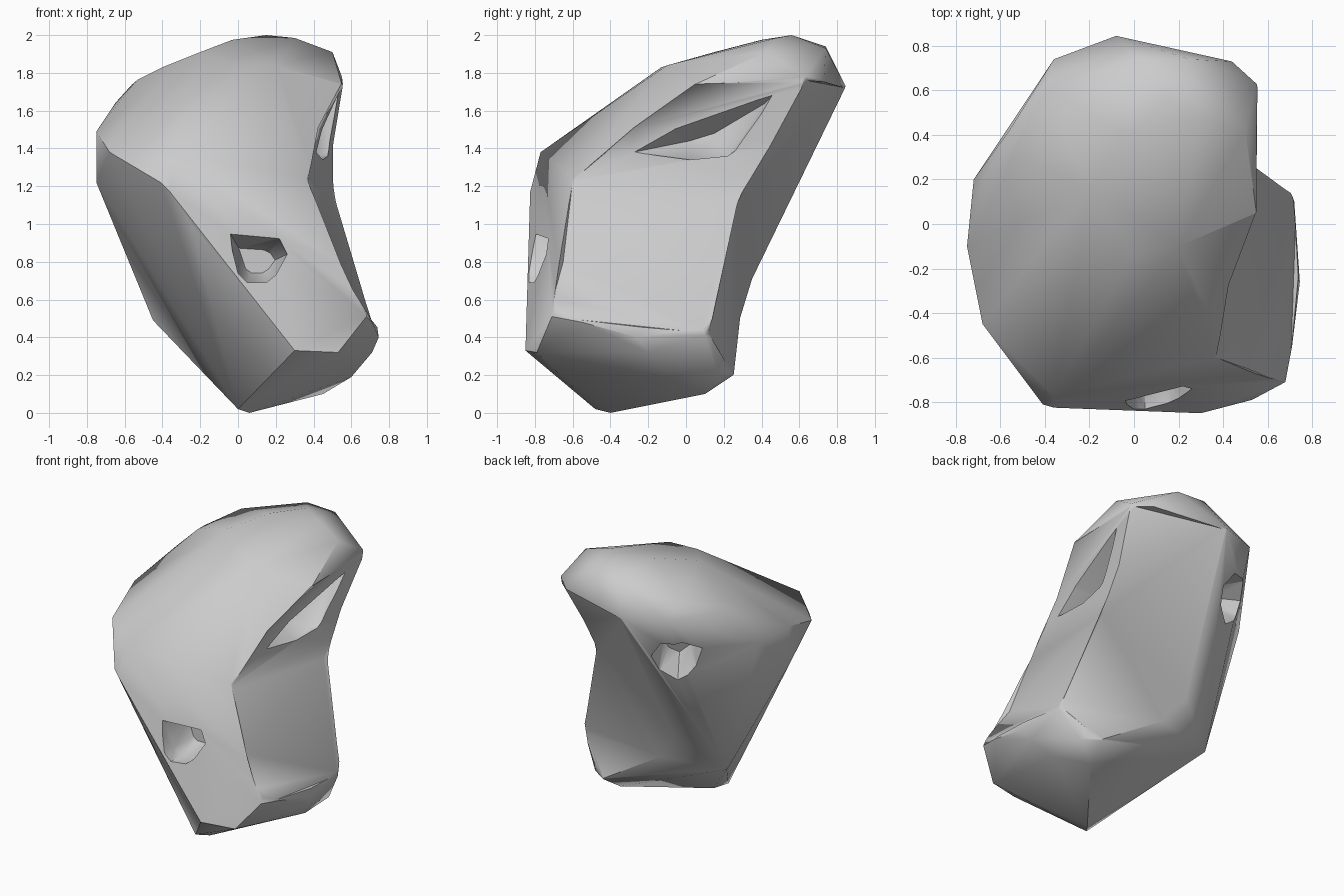
import bpy, bmesh
from mathutils import Vector


def hull(name, pts):
    """Closed faceted solid around a handful of corner points."""
    bm = bmesh.new()
    for p in pts:
        bm.verts.new(p)
    res = bmesh.ops.convex_hull(bm, input=bm.verts[:])
    junk = set(res["geom_interior"]) | set(res["geom_unused"])
    bmesh.ops.delete(bm, geom=[g for g in junk if isinstance(g, bmesh.types.BMVert)], context='VERTS')
    bmesh.ops.recalc_face_normals(bm, faces=bm.faces[:])
    me = bpy.data.meshes.new(name)
    bm.to_mesh(me)
    bm.free()
    ob = bpy.data.objects.new(name, me)
    bpy.context.collection.objects.link(ob)
    return ob


def carve(body, name, pts):
    """Subtract a faceted solid from the body."""
    cutter = hull(name, pts)
    cutter.hide_render = True
    mod = body.modifiers.new(name, 'BOOLEAN')
    mod.operation = 'DIFFERENCE'
    mod.solver = 'EXACT'
    mod.object = cutter
    bpy.context.view_layer.objects.active = body
    bpy.ops.object.modifier_apply(modifier=name)
    bpy.data.objects.remove(cutter)


# main leaning boulder
rock = hull("rock", [
    # crown
    (0.15, 0.56, 2.0), (0.3, 0.48, 1.985), (0.5, 0.42, 1.91), (-0.03, 0.4, 1.975),
    (0.03, 0.74, 1.94), (0.25, 0.74, 1.93), (0.44, 0.73, 1.76), (0.55, 0.63, 1.78),
    (-0.08, 0.845, 1.73), (0.55, 0.05, 1.74), (0.2, -0.1, 1.84), (0, -0.13, 1.83),
    (-0.2, 0.15, 1.91), (-0.4, 0.25, 1.83), (-0.53, 0.3, 1.765),
    # left shoulder
    (-0.36, 0.74, 1.74), (-0.4, 0.61, 1.83), (-0.56, 0.42, 1.74), (-0.65, 0.23, 1.64),
    (-0.72, 0.2, 1.48), (-0.75, -0.1, 1.49), (-0.75, -0.1, 1.22), (-0.68, -0.45, 1.38),
    # front
    (-0.41, -0.81, 1.22), (-0.36, -0.825, 1.17), (-0.36, -0.77, 1.38), (-0.25, -0.82, 1.0),
    (0.36, -0.6, 1.24), (0.3, -0.85, 0.33), (0.53, -0.79, 0.32),
    # foot
    (0.68, -0.71, 0.51), (0.71, -0.55, 0.48), (0.745, -0.26, 0.4), (0.72, 0.1, 0.41),
    (0.71, -0.2, 0.32), (0.68, 0.14, 0.36), (0.6, -0.1, 0.19), (0.6, 0.17, 0.2),
    (0.48, 0.25, 0.2), (0.45, 0.1, 0.1), (0.06, -0.4, 0), (0, -0.48, 0.02), (-0.45, 0.18, 0.49),
])

# scooped right flank
carve(rock, "flank_cut", [
    (0.70, -0.73, 0.51), (0.73, 0.13, 0.42), (0.51, -0.65, 0.8), (0.37, -0.6, 1.23),
    (0.50, 0.25, 1.13), (0.42, -0.27, 1.51), (0.545, 0.05, 1.74), (0.51, 0.5, 1.42), (0.56, 0.64, 1.76),
    (1.4, -1.2, 0.4), (1.4, 0.6, 0.3), (1.4, -1.2, 1.9), (1.4, 1.0, 1.8)])

# narrowed back, blending into the rim of the crown
carve(rock, "back_cut", [
    (0.72, 0.12, 0.42), (0.5, 0.25, 0.2), (-0.4, 0.38, 0.55), (0.5, 0.27, 1.12),
    (0.52, 0.5, 1.42), (0.555, 0.635, 1.76), (0.43, 0.73, 1.75), (-0.08, 0.845, 1.72),
    (1.0, 1.6, 0.0), (-0.2, 1.6, 0.4), (1.0, 1.6, 1.75), (-0.1, 1.6, 1.72),
    (1.4, 0.3, 0.4), (1.4, 0.8, 1.6)])

# wedge-shaped hollow in the right flank
rim = [(-0.28, 1.38), (0.02, 1.34), (0.22, 1.36), (0.34, 1.44), (0.5, 1.73), (-0.12, 1.56)]
carve(rock, "flank_hollow", [(0.6, y, z) for y, z in rim]
      + [(0.42, y, z) for y, z in rim[:3]]
      + [(0.27, 0.02, 1.44), (0.3, 0.15, 1.48), (0.47, 0.42, 1.64)])

# round-ish hole in the front
rim = [(0, 0.74), (0.05, 0.69), (0.15, 0.69), (0.2, 0.73), (0.26, 0.84),
       (0.22, 0.92), (0.16, 0.96), (-0.06, 0.98)]
carve(rock, "front_hole", [(x, -0.9, z) for x, z in rim]
      + [(x, -0.72, z) for x, z in rim[:6]]
      + [(0.1 + (x - 0.1) * 0.6, -0.56, 0.80 + (z - 0.82) * 0.45) for x, z in rim])

# hole in the back left, with a shallow dish around it
out = Vector((-0.5, 0.83, -0.3)).normalized()
side = out.cross(Vector((0, 0, 1))).normalized()
up = side.cross(out)
mid = Vector((-0.35, 0.6, 1.4))
for name, rings in (("back_dish", ((0.3, 0.5), (0.06, 0.2))),
                    ("back_hole", ((0.25, 0.2), (0.0, 0.18), (-0.2, 0.1)))):
    pts = []
    for depth, size in rings:
        for a, b in ((-1, 0.5), (-0.7, -0.3), (0, -1), (0.7, -0.6), (1, 0.1), (0.6, 0.8), (-0.2, 0.9)):
            pts.append(mid + out * depth + side * a * size + up * b * size)
    carve(rock, name, pts)

# soft faces with crisp ridges
bpy.ops.object.select_all(action='DESELECT')
rock.select_set(True)
bpy.context.view_layer.objects.active = rock
bpy.ops.object.shade_smooth_by_angle(angle=0.75)
